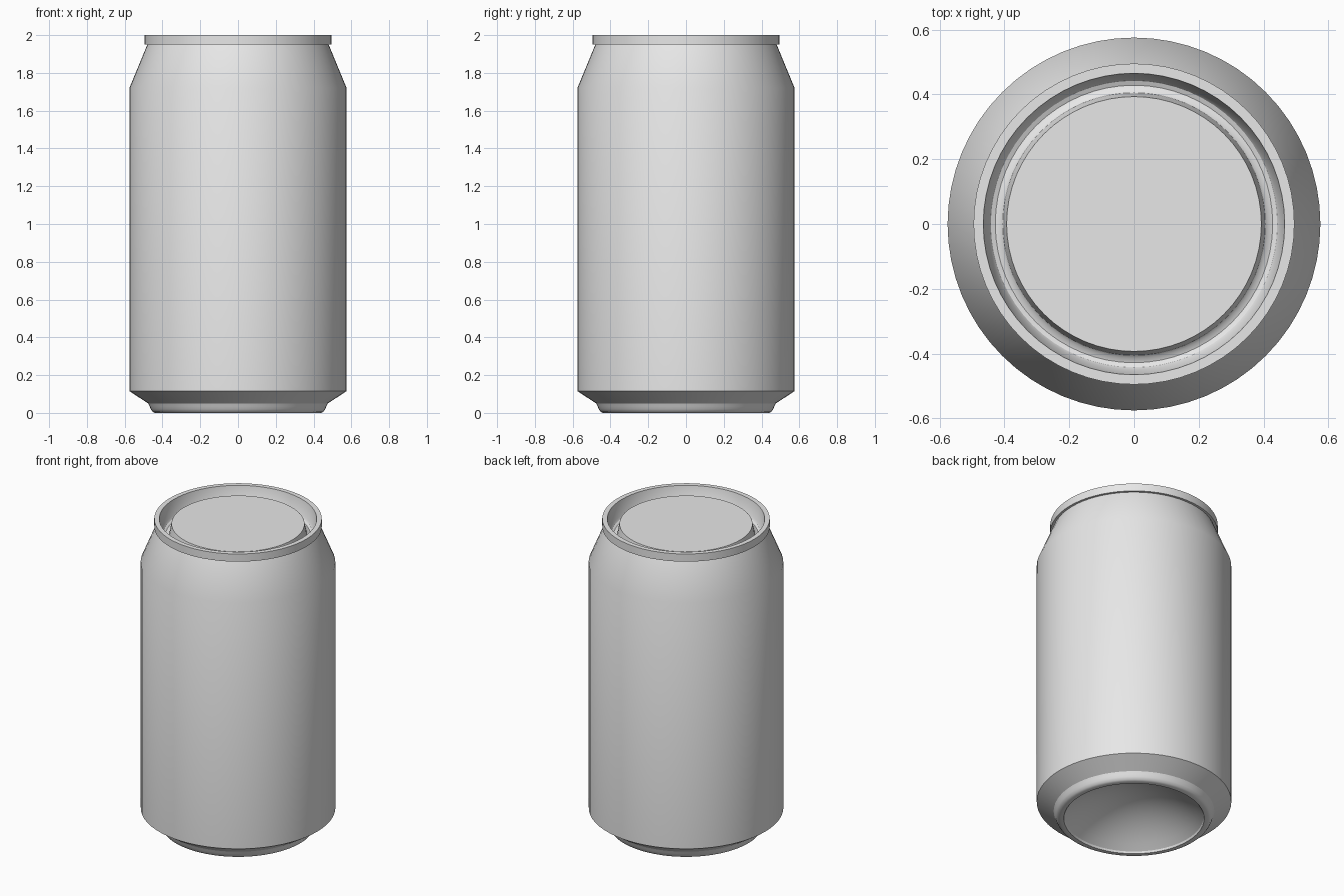
import bpy
import bmesh
from math import cos, sin, tau, radians

cube = bpy.data.objects.get("Cube")
if cube:
    bpy.data.objects.remove(cube, do_unlink=True)

SEGMENTS = 64

metal = bpy.data.materials.new("plain grey metal")
metal.use_nodes = True
GREY = (0.8, 0.8, 0.8, 1)
metal.diffuse_color = GREY
metal.node_tree.nodes["Principled BSDF"].inputs["Base Color"].default_value = GREY


def lathe(name, profile):
    """Spin (radius, height) points, listed from bottom to top on the outside, about z."""
    bm = bmesh.new()
    rings = []
    for r, z in profile:
        if r == 0:
            rings.append([bm.verts.new((0, 0, z))] * SEGMENTS)
        else:
            rings.append([bm.verts.new((r * cos(tau * i / SEGMENTS), r * sin(tau * i / SEGMENTS), z))
                          for i in range(SEGMENTS)])
    for low, high in zip(rings, rings[1:]):
        for i in range(SEGMENTS):
            j = (i + 1) % SEGMENTS
            corners = dict.fromkeys((low[i], low[j], high[j], high[i]))
            bm.faces.new(list(corners))
    mesh = bpy.data.meshes.new(name)
    bm.to_mesh(mesh)
    bm.free()
    mesh.materials.append(metal)
    obj = bpy.data.objects.new(name, mesh)
    bpy.context.collection.objects.link(obj)
    bpy.ops.object.select_all(action="DESELECT")
    obj.select_set(True)
    bpy.context.view_layer.objects.active = obj
    bpy.ops.object.shade_smooth_by_angle(angle=radians(30))
    return obj


# Concave dome under the can, from its centre out to the standing rim
DOME_RADIUS, DOME_HEIGHT, DOME_STEPS = 0.41, 0.16, 10
dome = [(DOME_RADIUS * k / DOME_STEPS, 0.012 + DOME_HEIGHT * (1 - (k / DOME_STEPS) ** 2))
        for k in range(DOME_STEPS + 1)]

# Standing rim, lower chamfer, straight wall and tapered shoulder
foot = [(0.415, 0), (0.44, 0), (0.452, 0.006), (0.462, 0.02), (0.468, 0.035), (0.475, 0.05)]
wall = [(0.575, 0.115), (0.575, 1.72), (0.48, 1.95)]
lathe("can_body", dome + foot + wall)

# Raised lip, rounded groove and raised centre panel
lip = [(0.478, 1.95), (0.495, 1.95), (0.495, 2), (0.465, 2), (0.45, 1.91)]
groove = [(0.442, 1.898), (0.428, 1.892), (0.414, 1.896), (0.405, 1.905)]
panel = [(0.393, 1.967), (0, 1.967)]
lathe("can_lid", lip + groove + panel)
